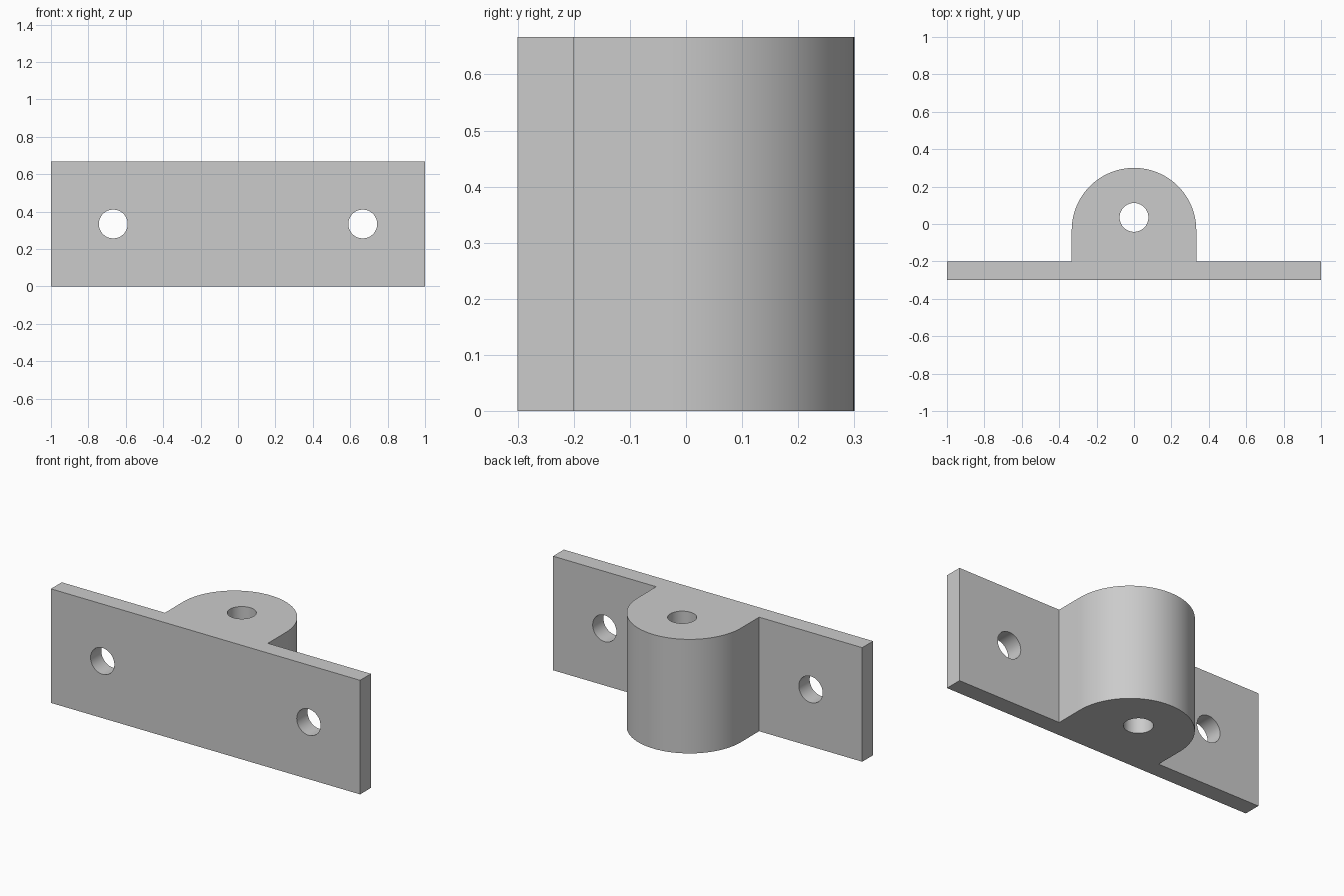
import bpy, bmesh, math
from mathutils import Vector, Matrix

if "Cube" in bpy.data.objects:
    bpy.data.objects.remove(bpy.data.objects["Cube"], do_unlink=True)

HEIGHT = 0.667
BACK, FRONT = -0.2, -0.3      # plate faces along y
BOSS_R = 0.333
BOSS_Y = 0.3 - BOSS_R         # centre of the rounded boss
HOLE_R = 0.077
SEGMENTS = 64

grey = bpy.data.materials.new("plain grey")
grey.use_nodes = True
color = (0.6, 0.6, 0.6, 1)
grey.diffuse_color = color
grey.node_tree.nodes["Principled BSDF"].inputs["Base Color"].default_value = color


def finish(name, bm):
    mesh = bpy.data.meshes.new(name)
    bmesh.ops.recalc_face_normals(bm, faces=bm.faces)
    bm.to_mesh(mesh)
    bm.free()
    mesh.materials.append(grey)
    obj = bpy.data.objects.new(name, mesh)
    bpy.context.collection.objects.link(obj)
    return obj


def drill(target, center, rotation):
    """Cut a round through hole and discard the cutter."""
    bm = bmesh.new()
    bmesh.ops.create_cone(bm, cap_ends=True, segments=SEGMENTS, radius1=HOLE_R,
                          radius2=HOLE_R, depth=1,
                          matrix=Matrix.Translation(center) @ rotation)
    cutter = finish("hole_cutter", bm)
    cutter.hide_render = True
    mod = target.modifiers.new("hole", 'BOOLEAN')
    mod.operation = 'DIFFERENCE'
    mod.solver = 'EXACT'
    mod.object = cutter
    bpy.context.view_layer.objects.active = target
    bpy.ops.object.modifier_apply(modifier=mod.name)
    bpy.data.objects.remove(cutter, do_unlink=True)


# Bracket outline: flat plate with a rounded boss on the back
arc = [(BOSS_R * math.cos(a), BOSS_Y + BOSS_R * math.sin(a))
       for a in (math.pi * i / SEGMENTS for i in range(SEGMENTS + 1))]
outline = [(-1, FRONT), (1, FRONT), (1, BACK), (BOSS_R, BACK), *arc,
           (-BOSS_R, BACK), (-1, BACK)]
bm = bmesh.new()
face = bm.faces.new([bm.verts.new((x, y, 0)) for x, y in outline])
top = bmesh.ops.extrude_face_region(bm, geom=[face])["geom"]
bmesh.ops.translate(bm, vec=(0, 0, HEIGHT),
                    verts=[v for v in top if isinstance(v, bmesh.types.BMVert)])
bracket = finish("mounting_bracket", bm)

# Screw holes through the plate, pin hole through the boss
for side in (-1, 1):
    drill(bracket, Vector((side * 0.667, FRONT, HEIGHT / 2)),
          Matrix.Rotation(math.pi / 2, 4, 'X'))
drill(bracket, Vector((0, 0.035, HEIGHT / 2)), Matrix.Identity(4))

# Smooth curved walls, keep edges sharp
bpy.ops.object.select_all(action='DESELECT')
bracket.select_set(True)
bpy.context.view_layer.objects.active = bracket
bpy.ops.object.shade_smooth_by_angle(angle=math.radians(30))
